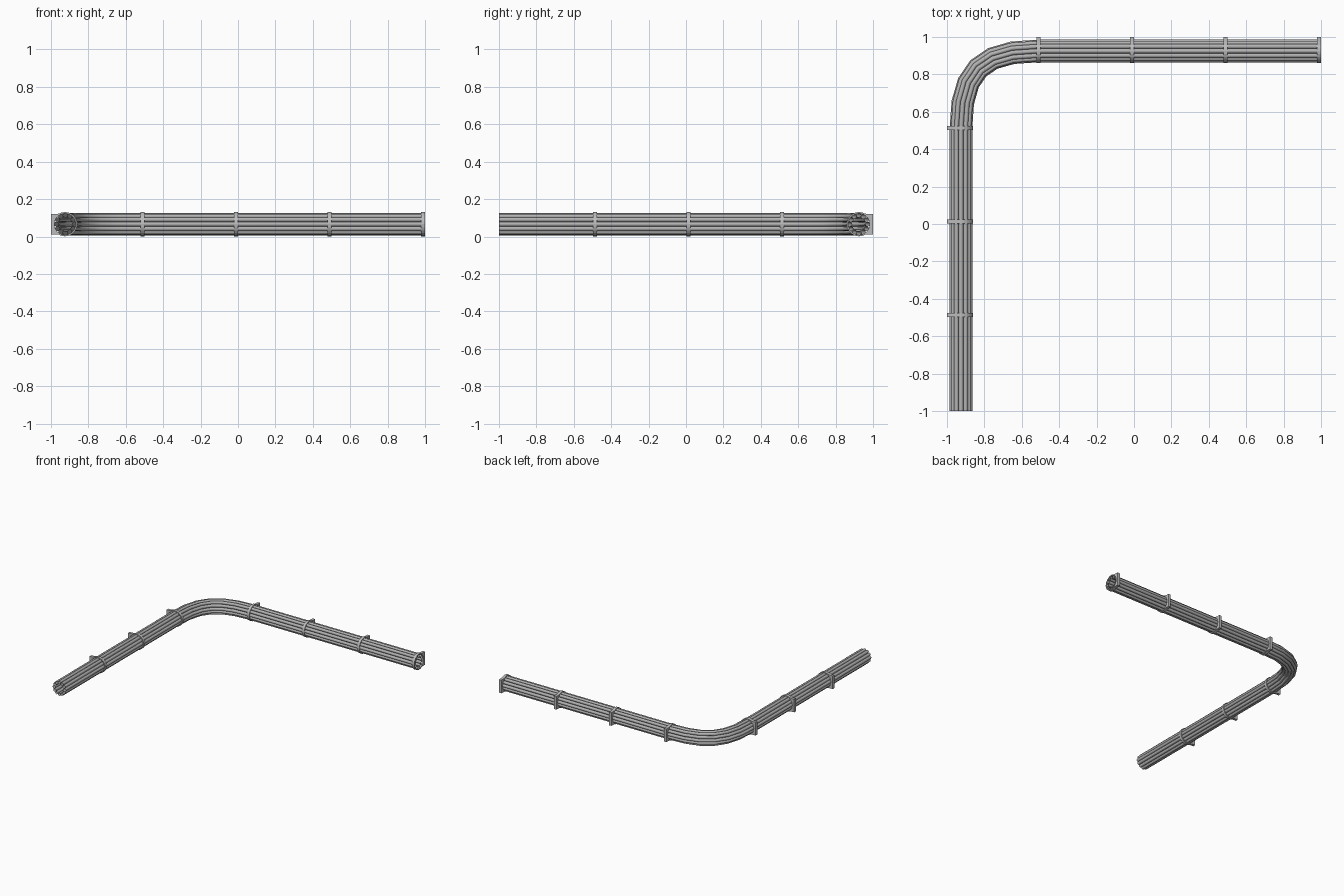
import bpy, bmesh, math
from mathutils import Vector, Matrix

cube = bpy.data.objects.get("Cube")
if cube:
    bpy.data.objects.remove(cube)

AXIS = 0.925       # distance of both legs from the centre
HEIGHT = 0.066     # height of the bundle centre
RING = 0.048       # radius on which the cables sit
CABLE = 0.0125     # cable radius
COUNT = 12


def material(name, value):
    m = bpy.data.materials.new(name)
    m.use_nodes = True
    colour = (value, value, value, 1)
    m.diffuse_color = colour
    m.node_tree.nodes["Principled BSDF"].inputs["Base Color"].default_value = colour
    return m


cable_grey = material("cable grey", 0.45)
clamp_grey = material("clamp grey", 0.5)


# Centre line: straight leg, rounded corner, straight leg
def centre_line():
    bend = [Vector(p) for p in ((-AXIS, 0.515, 0), (-AXIS, 0.815, 0),
                                (-0.815, AXIS, 0), (-0.515, AXIS, 0))]
    steps = 6
    points = [(Vector((-AXIS, -1, 0)), Vector((0, 1, 0)))]
    for i in range(steps + 1):
        t = i / steps
        s = 1 - t
        pos = (bend[0] * s**3 + bend[1] * 3 * s * s * t
               + bend[2] * 3 * s * t * t + bend[3] * t**3)
        tan = ((bend[1] - bend[0]) * s * s + (bend[2] - bend[1]) * 2 * s * t
               + (bend[3] - bend[2]) * t * t)
        points.append((pos, tan.normalized()))
    points.append((Vector((0.995, AXIS, 0)), Vector((1, 0, 0))))
    return points


# Cable bundle: open tubes spaced evenly around the centre line
curve = bpy.data.curves.new("cable_bundle", "CURVE")
curve.dimensions = "3D"
curve.bevel_depth = CABLE
curve.bevel_resolution = 2
curve.materials.append(cable_grey)
line = centre_line()
for k in range(COUNT):
    a = 2 * math.pi * k / COUNT
    spline = curve.splines.new("POLY")
    spline.points.add(len(line) - 1)
    for point, (pos, tan) in zip(spline.points, line):
        outward = Vector((-tan.y, tan.x, 0))
        p = pos + outward * RING * math.cos(a)
        point.co = (p.x, p.y, HEIGHT + RING * math.sin(a), 1)
    spline.use_smooth = True
bundle = bpy.data.objects.new("cable_bundle", curve)
bpy.context.collection.objects.link(bundle)


# Clamp: round strap whose wall side is squared off, with a round hole
def clamp(name, x, y, turn):
    sides, width, half, wall = 24, 0.022, 0.054, 0.075
    outer, inner = [], []
    for i in range(sides):
        a = 2 * math.pi * i / sides
        c, s = math.cos(a), math.sin(a)
        inner.append((c * 0.057, s * 0.057))
        if c > 0.55:
            k = min(wall / c, half / max(abs(s), 1e-6))
            outer.append((c * k, s * k))
        else:
            outer.append((c * 0.065, s * 0.065))
    # Pull the points nearest the corners exactly onto them
    for sign in (1, -1):
        i = min(range(sides), key=lambda n: (outer[n][0] - wall)**2
                + (outer[n][1] - sign * half)**2)
        outer[i] = (wall, sign * half)
    bm = bmesh.new()
    loops = [[bm.verts.new((u, d, v)) for u, v in ring]
             for ring, d in ((outer, -width / 2), (outer, width / 2),
                             (inner, width / 2), (inner, -width / 2))]
    for n in range(4):
        here, after = loops[n], loops[(n + 1) % 4]
        for i in range(sides):
            j = (i + 1) % sides
            bm.faces.new((here[i], here[j], after[j], after[i]))
    bmesh.ops.recalc_face_normals(bm, faces=bm.faces)
    bmesh.ops.transform(bm, verts=bm.verts, matrix=Matrix.Translation(
        (x, y, HEIGHT)) @ Matrix.Rotation(turn, 4, "Z"))
    mesh = bpy.data.meshes.new(name)
    bm.to_mesh(mesh)
    bm.free()
    mesh.materials.append(clamp_grey)
    bpy.context.collection.objects.link(bpy.data.objects.new(name, mesh))


for i in range(3):
    clamp(f"side_clamp_{i + 1}", -AXIS, 0.513 - i * 0.5, math.pi)
for i in range(4):
    clamp(f"back_clamp_{i + 1}", -0.511 + i * 0.5, AXIS, math.pi / 2)
